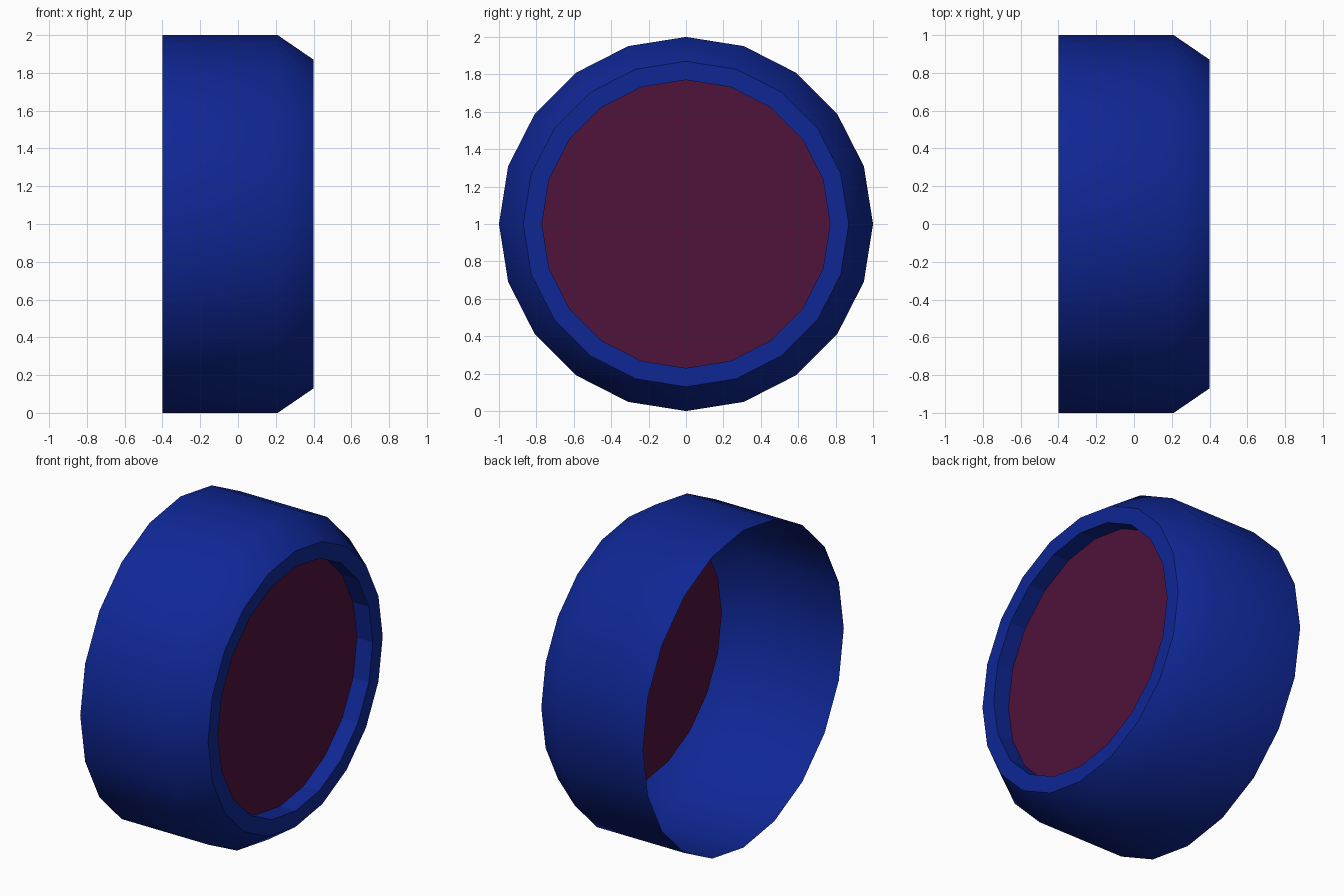
import bpy
import bmesh
from math import cos, sin, tau, radians

SIDES = 20
RECESS_X = 0.29
INNER_R = 0.77
# shell profile as (x, radius), from the open end to the recessed face
PROFILE = [(-0.4, 1.0), (0.21, 1.0), (0.4, 0.87), (0.4, INNER_R), (RECESS_X, INNER_R)]

cube = bpy.data.objects.get("Cube")
if cube:
    bpy.data.objects.remove(cube, do_unlink=True)


def make_material(name, rgb):
    mat = bpy.data.materials.new(name)
    mat.use_nodes = True
    mat.diffuse_color = (*rgb, 1)
    mat.node_tree.nodes["Principled BSDF"].inputs["Base Color"].default_value = (*rgb, 1)
    return mat


def ring(bm, x, r):
    angles = [tau * k / SIDES for k in range(SIDES)]
    return [bm.verts.new((x, r * cos(a), 1 + r * sin(a))) for a in angles]


def finish(bm, name, mat):
    mesh = bpy.data.meshes.new(name)
    bm.to_mesh(mesh)
    bm.free()
    mesh.materials.append(mat)
    obj = bpy.data.objects.new(name, mesh)
    bpy.context.collection.objects.link(obj)
    return obj


blue = make_material("deep blue", (0.0047, 0.02, 0.30))
maroon = make_material("dark maroon", (0.08, 0.006, 0.042))

# Open-backed shell: barrel, chamfer, flat rim and recess wall
bm = bmesh.new()
rings = [ring(bm, x, r) for x, r in PROFILE]
for i, (a, b) in enumerate(zip(rings, rings[1:])):
    for k in range(SIDES):
        n = (k + 1) % SIDES
        face = bm.faces.new((a[k], a[n], b[n], b[k]))
        face.smooth = i < 2          # rim and recess wall stay faceted
bm.normal_update()
for edge in bm.edges:
    if len(edge.link_faces) == 2:
        edge.smooth = edge.calc_face_angle() < radians(40)
finish(bm, "shell", blue)

# Flat disc closing the recess
bm = bmesh.new()
bm.faces.new(ring(bm, RECESS_X, INNER_R))
finish(bm, "face_disc", maroon)
